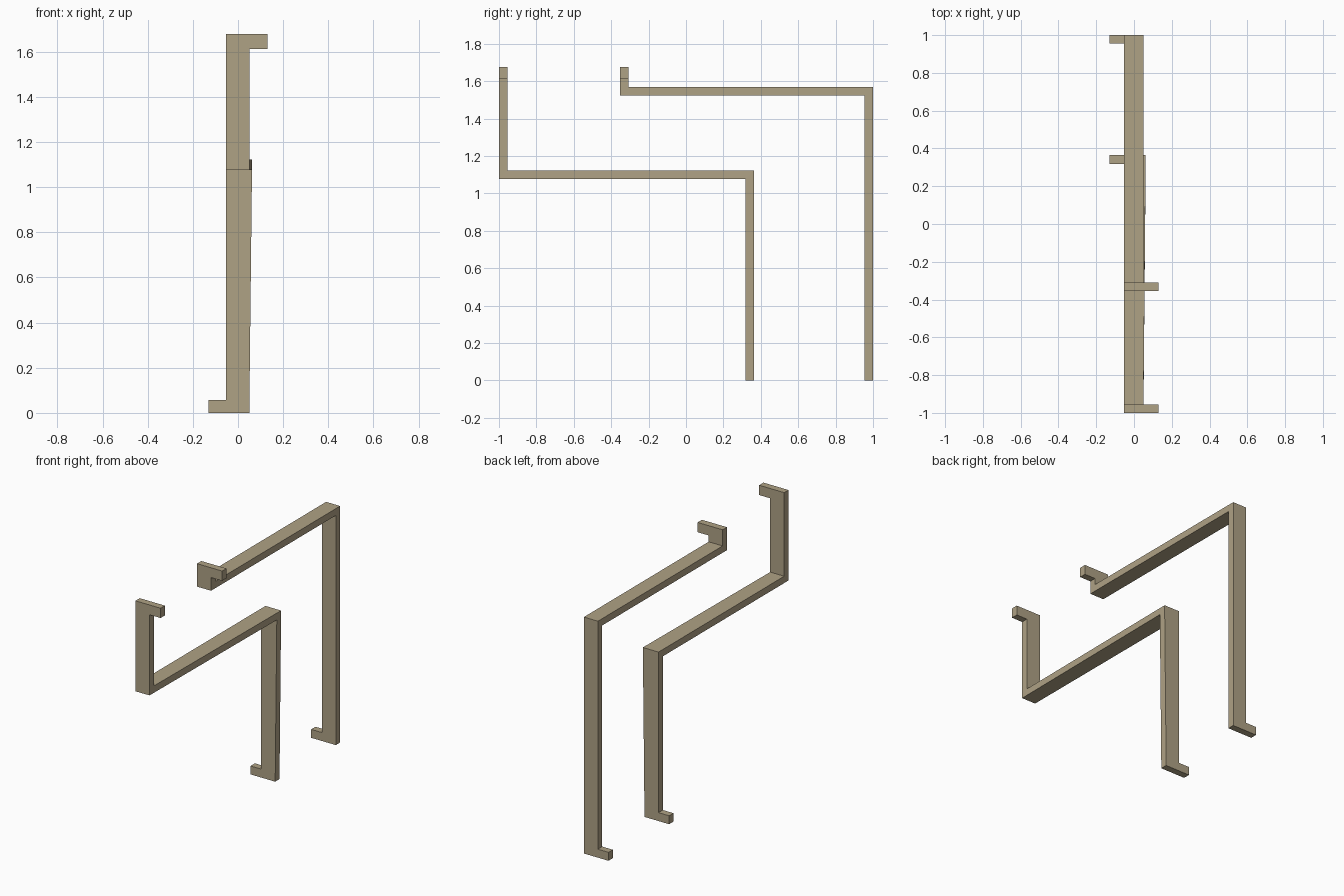
import bpy, bmesh

if "Cube" in bpy.data.objects:
    bpy.data.objects.remove(bpy.data.objects["Cube"])

X_LEFT, X_RIGHT, X_TAB = -0.053, 0.05, 0.131
T = 0.0455           # strip thickness
TOP, TOP_TAB, FOOT_TAB = 1.677, 1.612, 0.056

mat = bpy.data.materials.new("tan")
mat.diffuse_color = (0.43, 0.36, 0.235, 1)
mat.use_nodes = True
mat.node_tree.nodes["Principled BSDF"].inputs["Base Color"].default_value = mat.diffuse_color


def bent_bracket(name, y_front, y_back, z_shelf, corner_x=X_RIGHT):
    """Z-shaped flat strip: upright, shelf, leg; hooked tabs at both ends."""
    yf, yb, zt = y_front, y_back, z_shelf
    zb = zt - T
    foot_x = X_RIGHT + (corner_x - X_RIGHT) * FOOT_TAB / zt
    # stations along the strip: two (y, z) edge points and the right-hand x
    stations = [
        ((yf, TOP), (yf + T, TOP), X_RIGHT),
        ((yf, TOP_TAB), (yf + T, TOP_TAB), X_RIGHT),
        ((yf, zb), (yf + T, zt), X_RIGHT),
        ((yb - T, zb), (yb, zt), corner_x),
        ((yb - T, FOOT_TAB), (yb, FOOT_TAB), foot_x),
        ((yb - T, 0), (yb, 0), X_RIGHT),
    ]
    bm = bmesh.new()
    rings = [[bm.verts.new((x, *p)) for x, p in
              ((X_LEFT, a), (xr, a), (xr, b), (X_LEFT, b))]
             for a, b, xr in stations]
    bm.faces.new(rings[0])
    bm.faces.new(rings[-1])
    sides = {}
    for i, (r, s) in enumerate(zip(rings, rings[1:])):
        for k in range(4):
            n = (k + 1) % 4
            sides[i, k] = bm.faces.new((r[k], r[n], s[n], s[k]))
    bmesh.ops.recalc_face_normals(bm, faces=bm.faces)
    # tabs: top one points right, foot one points left
    for key, x in (((0, 1), X_TAB), ((len(rings) - 2, 3), -X_TAB)):
        face = bmesh.ops.extrude_discrete_faces(bm, faces=[sides[key]])["faces"][0]
        for v in face.verts:
            v.co.x = x
    bmesh.ops.recalc_face_normals(bm, faces=bm.faces)
    # merge coplanar faces so the tabs read as one flat hook
    bmesh.ops.dissolve_limit(bm, angle_limit=0.001, verts=bm.verts, edges=bm.edges)
    me = bpy.data.meshes.new(name)
    bm.to_mesh(me)
    bm.free()
    me.materials.append(mat)
    bpy.context.collection.objects.link(bpy.data.objects.new(name, me))


# lower bracket flares slightly at its back corner
bent_bracket("lower_bracket", -1.0, 0.364, 1.122, 0.062)
bent_bracket("upper_bracket", -0.354, 1.0, 1.57)
